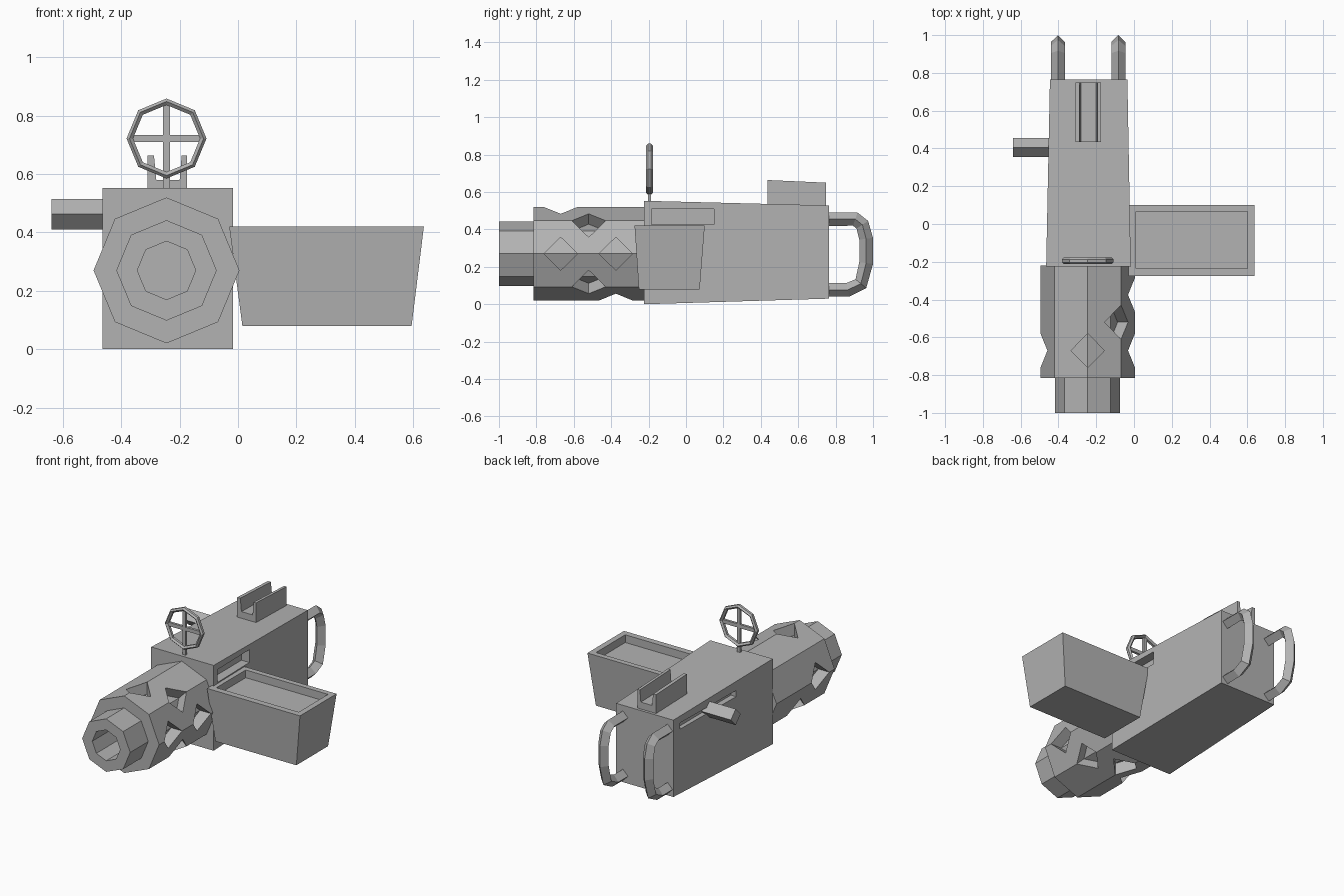
import bpy, bmesh, math
from mathutils import Vector, Matrix

if "Cube" in bpy.data.objects:
    bpy.data.objects.remove(bpy.data.objects["Cube"], do_unlink=True)

CX, CZ = -0.245, 0.27      # bore axis

grey = bpy.data.materials.new("plain grey")
grey.use_nodes = True
grey.diffuse_color = (0.45, 0.45, 0.45, 1)
grey.node_tree.nodes["Principled BSDF"].inputs["Base Color"].default_value = grey.diffuse_color


def finish(name, bm):
    bmesh.ops.recalc_face_normals(bm, faces=bm.faces)
    mesh = bpy.data.meshes.new(name)
    bm.to_mesh(mesh)
    bm.free()
    mesh.materials.append(grey)
    ob = bpy.data.objects.new(name, mesh)
    bpy.context.collection.objects.link(ob)
    return ob


def loft(name, rings, closed=False):
    """Skin a list of equal-length point rings, capped or joined end to end."""
    bm = bmesh.new()
    loops = [[bm.verts.new(p) for p in ring] for ring in rings]
    n = len(loops[0])
    pairs = list(zip(loops, loops[1:]))
    if closed:
        pairs.append((loops[-1], loops[0]))
    else:
        bm.faces.new(loops[0])
        bm.faces.new(loops[-1])
    for a, b in pairs:
        for i in range(n):
            j = (i + 1) % n
            bm.faces.new((a[i], a[j], b[j], b[i]))
    return finish(name, bm)


def rect_z(x0, x1, y0, y1, z):
    return [(x0, y0, z), (x1, y0, z), (x1, y1, z), (x0, y1, z)]


def rect_y(x0, x1, z0, z1, y):
    return [(x0, y, z0), (x1, y, z0), (x1, y, z1), (x0, y, z1)]


def box(name, x0, x1, y0, y1, z0, z1):
    return loft(name, [rect_z(x0, x1, y0, y1, z0), rect_z(x0, x1, y0, y1, z1)])


def octagon(r, y):
    return [(CX + r * math.cos(k * math.pi / 4), y, CZ + r * math.sin(k * math.pi / 4))
            for k in range(8)]


def tube(name, r_out, r_in, y0, y1):
    return loft(name, [octagon(r_out, y0), octagon(r_out, y1),
                       octagon(r_in, y1), octagon(r_in, y0)], closed=True)


def cut(ob, cutter):
    cutter.hide_render = True
    cutter.hide_viewport = True
    mod = ob.modifiers.new("cut", 'BOOLEAN')
    mod.operation = 'DIFFERENCE'
    mod.solver = 'EXACT'
    mod.object = cutter
    bpy.context.view_layer.objects.active = ob
    bpy.ops.object.modifier_apply(modifier=mod.name)
    bpy.data.objects.remove(cutter, do_unlink=True)


# Tapered receiver with an ejection slot and a charging slot
receiver = loft("receiver", [rect_y(-0.465, -0.017, 0, 0.553, -0.225),
                             rect_y(-0.445, -0.035, 0.03, 0.528, 0.765)])
cut(receiver, box("slot_cutter", -0.08, 0.1, -0.185, 0.15, 0.427, 0.51))
cut(receiver, box("groove_cutter", -0.6, -0.42, 0.14, 0.7, 0.445, 0.485))

# Barrel and its vented shroud
tube("barrel", 0.172, 0.1, -1.0, -0.2)
shroud = tube("barrel_shroud", 0.25, 0.16, -0.815, -0.22)
half = 0.25 * math.sin(math.pi / 4) / 2
for k in range(8):
    turn = Matrix.Rotation(-k * math.pi / 4, 3, 'Y')
    for y in ((-0.52,) if k % 2 else (-0.67, -0.375)):
        rings = [[turn @ Vector((r, dy, dz)) + Vector((CX, y, CZ))
                  for dy, dz in ((0.09, 0), (0, half), (-0.09, 0), (0, -half))]
                 for r in (0.125, 0.35)]
        cut(shroud, loft("vent_cutter", rings))

# Open-topped ammunition box: tapered walls, recessed lid
loft("ammo_box", [rect_z(0.015, 0.595, -0.252, 0.073, 0.08),
                  rect_z(-0.03, 0.637, -0.275, 0.1, 0.42),
                  rect_z(0.01, 0.6, -0.235, 0.065, 0.42),
                  rect_z(0.01, 0.6, -0.235, 0.065, 0.37)])

# Charging handle: four-sided bar on the right side
loft("charging_handle", [[(x, 0.405 + dy, 0.463 + dz) for dy, dz in
                          ((0.05, 0), (0, 0.052), (-0.05, 0), (0, -0.052))]
                         for x in (-0.64, -0.43)])

# Rear sight: U-shaped channel
channel = ((-0.31, 0), (-0.175, 0), (-0.175, 1), (-0.193, 1),
           (-0.2, 0.45), (-0.28, 0.45), (-0.288, 1), (-0.31, 1))
loft("rear_sight", [[(x, y, 0.51 + (top - 0.51) * t) for x, t in channel]
                    for y, top in ((0.435, 0.664), (0.748, 0.65))])

# Front sight: octagonal ring, cross hairs and post
SY, SZ = -0.195, 0.722
rings = []
for k in range(8):
    a = k * math.pi / 4
    rings.append([(CX + r * math.cos(a), SY + dy, SZ + r * math.sin(a))
                  for r, dy in ((0.137, 0.008), (0.137, -0.008), (0.127, -0.018),
                                (0.115, -0.008), (0.115, 0.008), (0.127, 0.018))])
loft("front_sight_ring", rings, closed=True)
box("sight_cross_bar", CX - 0.12, CX + 0.12, SY - 0.008, SY + 0.008, SZ - 0.012, SZ + 0.012)
box("sight_upright", CX - 0.012, CX + 0.012, SY - 0.008, SY + 0.008, SZ - 0.12, SZ + 0.12)
box("sight_post", CX - 0.012, CX + 0.012, SY - 0.008, SY + 0.008, 0.53, 0.61)

# Rear grips: diamond section swept along a bent path
path = [Vector(p) for p in ((0.74, 0.455), (0.905, 0.455), (0.943, 0.425), (0.963, 0.35),
                            (0.963, 0.22), (0.935, 0.11), (0.865, 0.077), (0.74, 0.077))]
for name, gx in (("right_grip", -0.403), ("left_grip", -0.083)):
    rings = []
    for i, p in enumerate(path):
        before = (p - path[max(i - 1, 0)]).normalized()
        after = (path[min(i + 1, len(path) - 1)] - p).normalized()
        d = (before + after).normalized()
        out = Vector((-d.y, d.x)) * 0.037
        rings.append([(gx + 0.037, *p), (gx, *(p + out)), (gx - 0.037, *p), (gx, *(p - out))])
    loft(name, rings)
